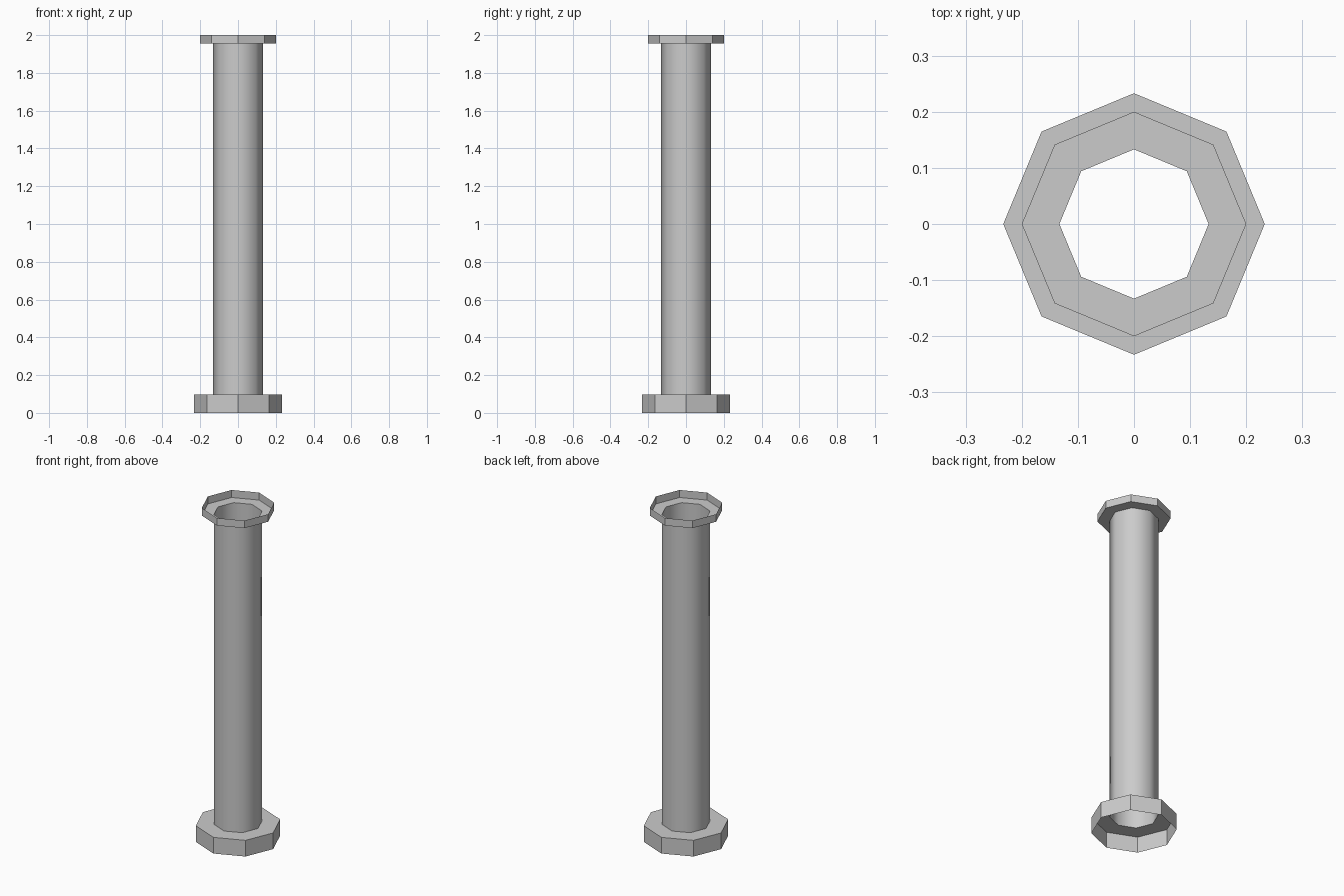
import bpy
import bmesh
from math import cos, sin, tau

cube = bpy.data.objects.get("Cube")
if cube:
    bpy.data.objects.remove(cube, do_unlink=True)

SIDES = 8
SHAFT_R, BASE_R, RIM_R = 0.133, 0.233, 0.2
BASE_TOP, RIM_BOTTOM, TOP = 0.097, 1.955, 2.0

grey = bpy.data.materials.new("stone grey")
grey.use_nodes = True
colour = (0.6, 0.6, 0.6, 1)
grey.diffuse_color = colour
grey.node_tree.nodes["Principled BSDF"].inputs["Base Color"].default_value = colour


def lathe(name, profile, smooth=False):
    """Turn a (radius, height) profile, bottom to top, into an open octagonal shell."""
    bm = bmesh.new()
    rings = [[bm.verts.new((r * cos(tau * i / SIDES), r * sin(tau * i / SIDES), z))
              for i in range(SIDES)] for r, z in profile]
    for low, high in zip(rings, rings[1:]):
        for i in range(SIDES):
            j = (i + 1) % SIDES
            face = bm.faces.new((low[i], low[j], high[j], high[i]))
            face.smooth = smooth
    mesh = bpy.data.meshes.new(name)
    bm.to_mesh(mesh)
    bm.free()
    mesh.materials.append(grey)
    obj = bpy.data.objects.new(name, mesh)
    bpy.context.collection.objects.link(obj)
    return obj


# Foot: hollow collar, open underneath
lathe("base_collar", [(BASE_R, 0), (BASE_R, BASE_TOP), (SHAFT_R, BASE_TOP)])

# Smooth open tube
lathe("shaft", [(SHAFT_R, BASE_TOP), (SHAFT_R, RIM_BOTTOM)], smooth=True)

# Head: shallow dish with a raised lip, open on top
lathe("top_rim", [(SHAFT_R, RIM_BOTTOM), (RIM_R, RIM_BOTTOM), (RIM_R, TOP)])
